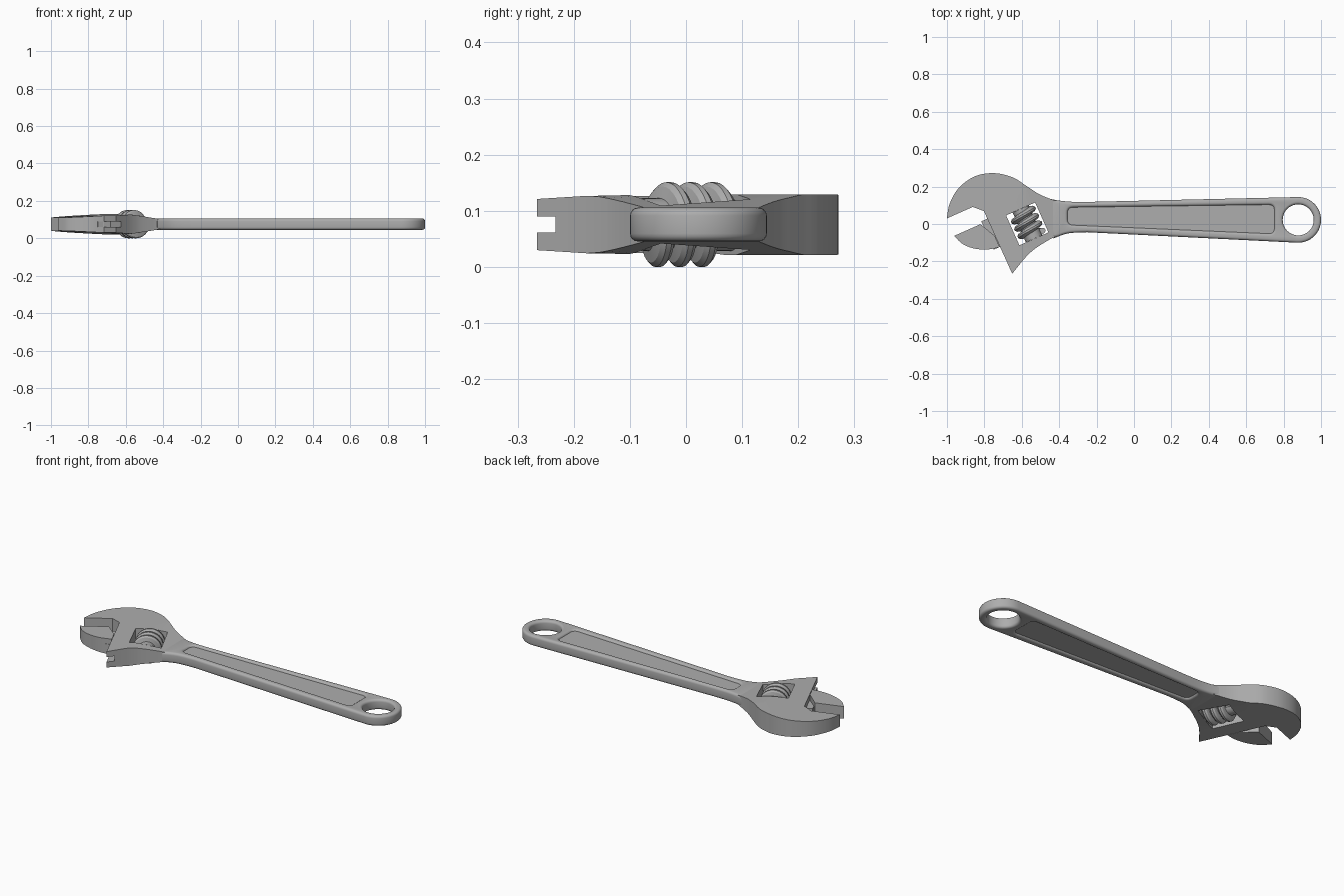
import bpy, bmesh, math
from mathutils import Matrix, Vector

cube = bpy.data.objects.get("Cube")
if cube:
    bpy.data.objects.remove(cube, do_unlink=True)

MID = 0.0755                      # height of the middle plane
TILT = math.radians(24)           # tilt of the jaw slide
S, C = math.sin(TILT), math.cos(TILT)

steel = bpy.data.materials.new("steel_grey")
steel.use_nodes = True
steel.diffuse_color = (0.42, 0.42, 0.42, 1)
steel.node_tree.nodes["Principled BSDF"].inputs["Base Color"].default_value = (0.42, 0.42, 0.42, 1)


def slide(u, v):
    """Point from distance along (u) and across (v) the jaw slide."""
    return (v * C - u * S, v * S + u * C)


def rect(u0, u1, v0, v1):
    return [slide(u0, v0), slide(u0, v1), slide(u1, v1), slide(u1, v0)]


def arc(cx, cy, r, start, end, n):
    angles = [math.radians(start + (end - start) * i / n) for i in range(n + 1)]
    return [(cx + r * math.cos(t), cy + r * math.sin(t)) for t in angles]


def smooth(pts, n=5):
    """Catmull-Rom curve through the points."""
    p = [Vector(q) for q in [pts[0]] + pts + [pts[-1]]]
    out = []
    for a, b, c, d in zip(p, p[1:], p[2:], p[3:]):
        for i in range(n):
            t = i / n
            q = 2 * b + (c - a) * t + (2 * a - 5 * b + 4 * c - d) * t ** 2 + (3 * b - a - 3 * c + d) * t ** 3
            out.append(tuple(q / 2))
    return out + [tuple(pts[-1])]


def fillet(pts, r, n=5):
    out = []
    for i, p in enumerate(pts):
        p = Vector(p)
        a = p + (Vector(pts[i - 1]) - p).normalized() * r
        b = p + (Vector(pts[(i + 1) % len(pts)]) - p).normalized() * r
        for k in range(n + 1):
            t = k / n
            out.append(tuple(a * (1 - t) ** 2 + p * 2 * t * (1 - t) + b * t ** 2))
    return out


def wind(loop, ccw):
    area = sum(a[0] * b[1] - b[0] * a[1] for a, b in zip(loop, loop[1:] + loop[:1]))
    return loop if (area > 0) == ccw else loop[::-1]


def inset(loop, d):
    """Move a loop to its left by d."""
    pts = [Vector(p) for p in loop]
    out = []
    for i, p in enumerate(pts):
        e = (p - pts[i - 1]).normalized()
        f = (pts[(i + 1) % len(pts)] - p).normalized()
        n1, n2 = Vector((-e.y, e.x)), Vector((-f.y, f.x))
        out.append(p + (n1 + n2) * d / max(1 + n1.dot(n2), 0.3))
    return out


def loft(bm, rings):
    rows = [[bm.verts.new(p) for p in ring] for ring in rings]
    for low, high in zip(rows, rows[1:]):
        for i in range(len(low)):
            bm.faces.new((low[i - 1], low[i], high[i], high[i - 1]))
    return rows


def finish(name, bm, matrix=None):
    bmesh.ops.recalc_face_normals(bm, faces=bm.faces[:])
    mesh = bpy.data.meshes.new(name)
    bm.to_mesh(mesh)
    bm.free()
    mesh.materials.append(steel)
    obj = bpy.data.objects.new(name, mesh)
    bpy.context.scene.collection.objects.link(obj)
    obj.matrix_world = matrix or Matrix.Translation((0, 0, MID))
    return obj


def plate(outer, holes, half, r=0.0):
    """Flat plate with holes and rounded rims."""
    bm = bmesh.new()
    steps = [math.pi / 2 * k / 4 for k in range(5)] if r else [0]
    levels = [(r * (1 - math.cos(t)), half - r + r * math.sin(t)) for t in steps]
    levels = [(d, -z) for d, z in reversed(levels)] + levels
    caps = ([], [])
    for k, loop in enumerate([outer] + holes):
        loop = wind(loop, k == 0)
        rows = loft(bm, [[(p.x, p.y, z) for p in inset(loop, d)] for d, z in levels])
        for cap, row in zip(caps, (rows[0], rows[-1])):
            cap += [bm.edges.get((row[i - 1], row[i])) for i in range(len(row))]
    for cap in caps:
        bmesh.ops.triangle_fill(bm, use_beauty=True, edges=cap, normal=(0, 0, 1))
    return bm


def taper(bm):
    """Thin the head towards the jaw tips and towards the handle."""
    across = Vector((C, S, 0))
    for co, no in ((across * -0.55, across), (Vector((-0.585, 0, 0)), Vector((1, 0, 0)))):
        bmesh.ops.bisect_plane(bm, geom=bm.verts[:] + bm.edges[:] + bm.faces[:],
                               dist=1e-5, plane_co=co, plane_no=no)
    for v in bm.verts:
        h = min(0.054, 0.054 + 0.055 * (v.co.dot(across) + 0.55),
                0.031 + 0.16 * (-0.44 - v.co.x))
        v.co.z = math.copysign(h, v.co.z)


# Handle: rounded frame with a hanging hole and a long recess
def recess(m):
    return fillet([(-0.355 - m, 0.088 + m), (0.75 + m, 0.103 + m),
                   (0.75 + m, -0.052 - m), (-0.355 - m, -0.004 - m)], 0.03)


EYE = (0.878, 0.022)
handle_outline = (smooth([(-0.53, 0.165), (-0.45, 0.135), (-0.353, 0.12), (-0.25, 0.118)])
                  + arc(*EYE, 0.122, 91, -93, 32)
                  + smooth([(-0.25, -0.044), (-0.353, -0.05), (-0.43, -0.077)]))
eye_hole = arc(*EYE, 0.083, 0, 360, 48)[:-1]
parts = [finish("handle", plate(handle_outline, [eye_hole, recess(0)], 0.03, 0.014)),
         finish("handle_web", plate(recess(0.006), [], 0.02))]

# Head with the fixed jaw and the window for the worm screw
back = smooth([slide(0.434, -0.902), (-0.985, 0.11), (-0.935, 0.195), (-0.85, 0.255),
               (-0.75, 0.272), (-0.65, 0.25), (-0.57, 0.2), (-0.5, 0.156), (-0.4, 0.117)])
belly = smooth([(-0.4, -0.058), (-0.46, -0.088), (-0.557, -0.155), slide(0.022, -0.703)])
head_outline = [slide(0.434, -0.75)] + back + belly + [slide(0.389, -0.705)]
bm = plate(head_outline, [rect(0.145, 0.32, -0.606, -0.436)], 0.05)
taper(bm)
head = finish("head", bm)
parts.append(head)

# Slot the jaw slides in
cutter = finish("slot_cutter", plate(rect(-0.1, 0.385, -0.8, -0.665), [], 0.0145))
cutter.hide_render = True
cut = head.modifiers.new("slot", "BOOLEAN")
cut.operation = "DIFFERENCE"
cut.solver = "EXACT"
cut.object = cutter
bpy.context.view_layer.objects.active = head
bpy.ops.object.modifier_apply(modifier=cut.name)
bpy.data.objects.remove(cutter, do_unlink=True)

# Movable jaw and the tongue that runs in the slot
jaw_outline = ([slide(0.244, -0.706), slide(0.333, -0.75)]
               + smooth([slide(0.333, -0.904), (-0.915, -0.108), (-0.85, -0.132),
                         (-0.78, -0.136), slide(0.179, -0.706)]))
bm = plate(jaw_outline, [], 0.05)
taper(bm)
parts.append(finish("movable_jaw", bm))
parts.append(finish("jaw_tongue", plate(rect(0.18, 0.345, -0.74, -0.667), [], 0.014)))

# Worm screw: helical thread on a core
PITCH, TURNS, SEG = 0.043, 3.1, 32
thread = [(0.044, -0.019), (0.068, -0.013), (0.0755, -0.005),
          (0.0755, 0.005), (0.068, 0.013), (0.044, 0.019)]
bm = bmesh.new()
count = int(TURNS * SEG)
rings = []
for i in range(count + 1):
    t = 2 * math.pi * i / SEG
    rise = PITCH * (i - count / 2) / SEG
    rings.append([(r * math.cos(t), r * math.sin(t), z + rise) for r, z in thread])
rows = loft(bm, rings)
bm.faces.new(rows[0])
bm.faces.new(rows[-1])
bmesh.ops.create_cone(bm, cap_ends=True, segments=SEG, radius1=0.047, radius2=0.047, depth=0.174)
cx, cy = slide(0.2325, -0.521)
parts.append(finish("worm_screw", bm, Matrix.Translation((cx, cy, MID))
                    @ Matrix.Rotation(TILT, 4, "Z") @ Matrix.Rotation(-math.pi / 2, 4, "X")))

# Smooth the rounded surfaces, keep the hard edges
bpy.ops.object.select_all(action="DESELECT")
for obj in parts:
    obj.select_set(True)
bpy.context.view_layer.objects.active = parts[0]
bpy.ops.object.shade_smooth_by_angle(angle=math.radians(32))
